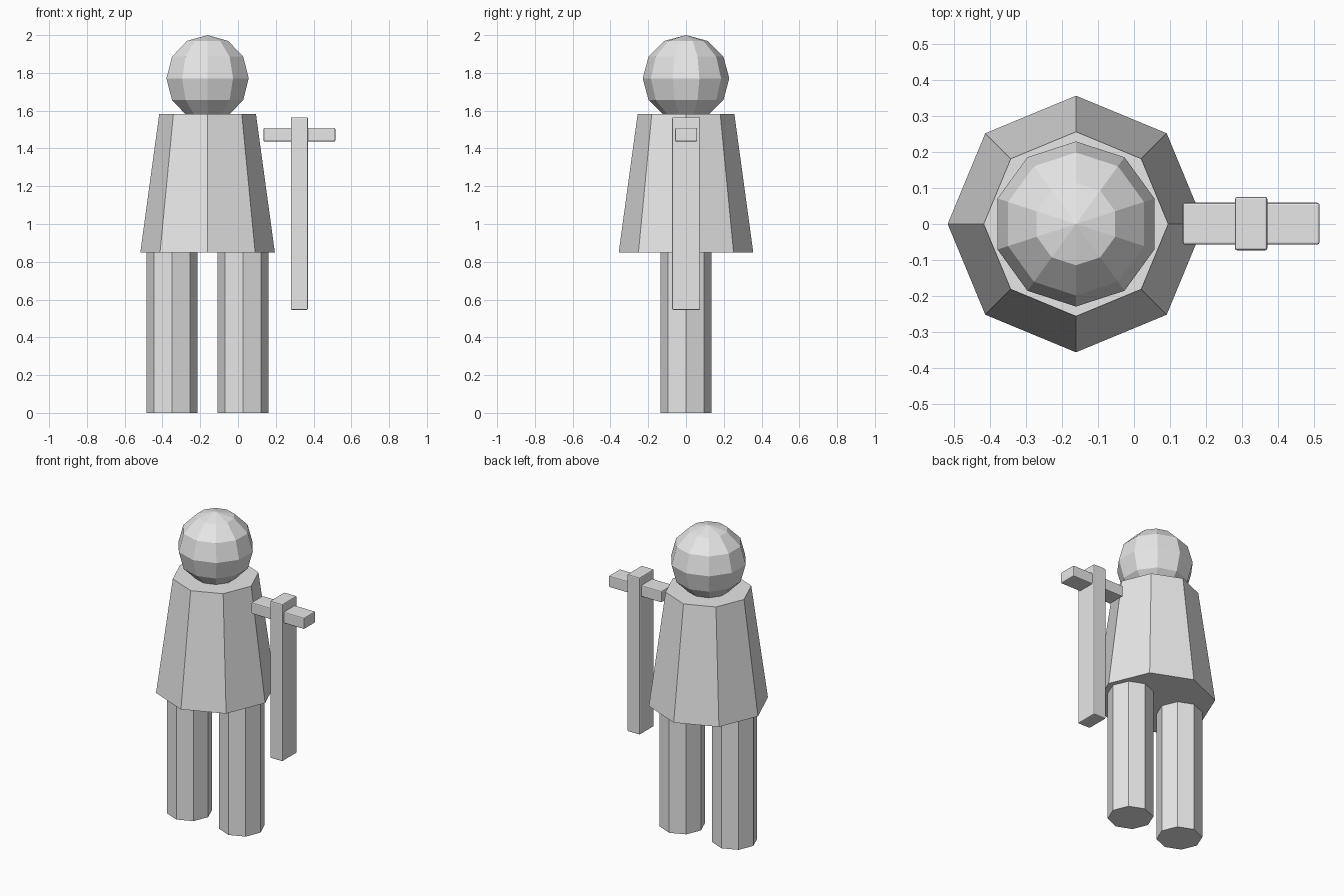
import bpy
import bmesh
import math
from mathutils import Matrix

cube = bpy.data.objects.get("Cube")
if cube:
    bpy.data.objects.remove(cube, do_unlink=True)

# Single flat colour
grey = bpy.data.materials.new("plain_grey")
colour = (0.8, 0.8, 0.8, 1.0)
grey.diffuse_color = colour
grey.use_nodes = True
grey.node_tree.nodes["Principled BSDF"].inputs["Base Color"].default_value = colour


def add_object(name, bm, location):
    mesh = bpy.data.meshes.new(name)
    bm.to_mesh(mesh)
    bm.free()
    mesh.materials.append(grey)
    obj = bpy.data.objects.new(name, mesh)
    obj.location = location
    bpy.context.collection.objects.link(obj)
    return obj


def add_octagon(name, x, z0, z1, r0, r1):
    """Upright eight-sided column, tapered from r0 to r1."""
    bm = bmesh.new()
    bmesh.ops.create_cone(bm, cap_ends=True, segments=8, radius1=r0,
                          radius2=r1, depth=z1 - z0)
    return add_object(name, bm, (x, 0, (z0 + z1) / 2))


def add_box(name, centre, size):
    """Box with finely rounded edges."""
    bm = bmesh.new()
    bmesh.ops.create_cube(bm, size=1, matrix=Matrix.Diagonal((*size, 1)))
    obj = add_object(name, bm, centre)
    bevel = obj.modifiers.new("soft_edges", 'BEVEL')
    bevel.width = 0.006
    bevel.segments = 2
    return obj


BODY_X = -0.161

# Legs
for side, offset in (("right", -0.188), ("left", 0.188)):
    add_octagon(side + "_leg", BODY_X + offset, 0, 0.88, 0.135, 0.135)

# Tapered torso
add_octagon("torso", BODY_X, 0.85, 1.583, 0.356, 0.256)

# Faceted head
bm = bmesh.new()
bmesh.ops.create_uvsphere(bm, u_segments=10, v_segments=6, radius=0.229,
                          matrix=Matrix.Rotation(math.pi / 2, 4, 'Z'))
# Keep a corner of the ten-sided ring pointing to the front
if max(v.co.y for v in bm.verts) < 0.228:
    bmesh.ops.rotate(bm, verts=bm.verts, cent=(0, 0, 0),
                     matrix=Matrix.Rotation(math.pi / 2, 3, 'Z'))
add_object("head", bm, (BODY_X, 0, 1.771))

# Upside-down sword beside the body
add_box("sword_blade", (0.325, 0.001, 1.055), (0.09, 0.148, 1.02))
add_box("sword_crossguard", (0.325, 0.001, 1.473), (0.38, 0.116, 0.073))
